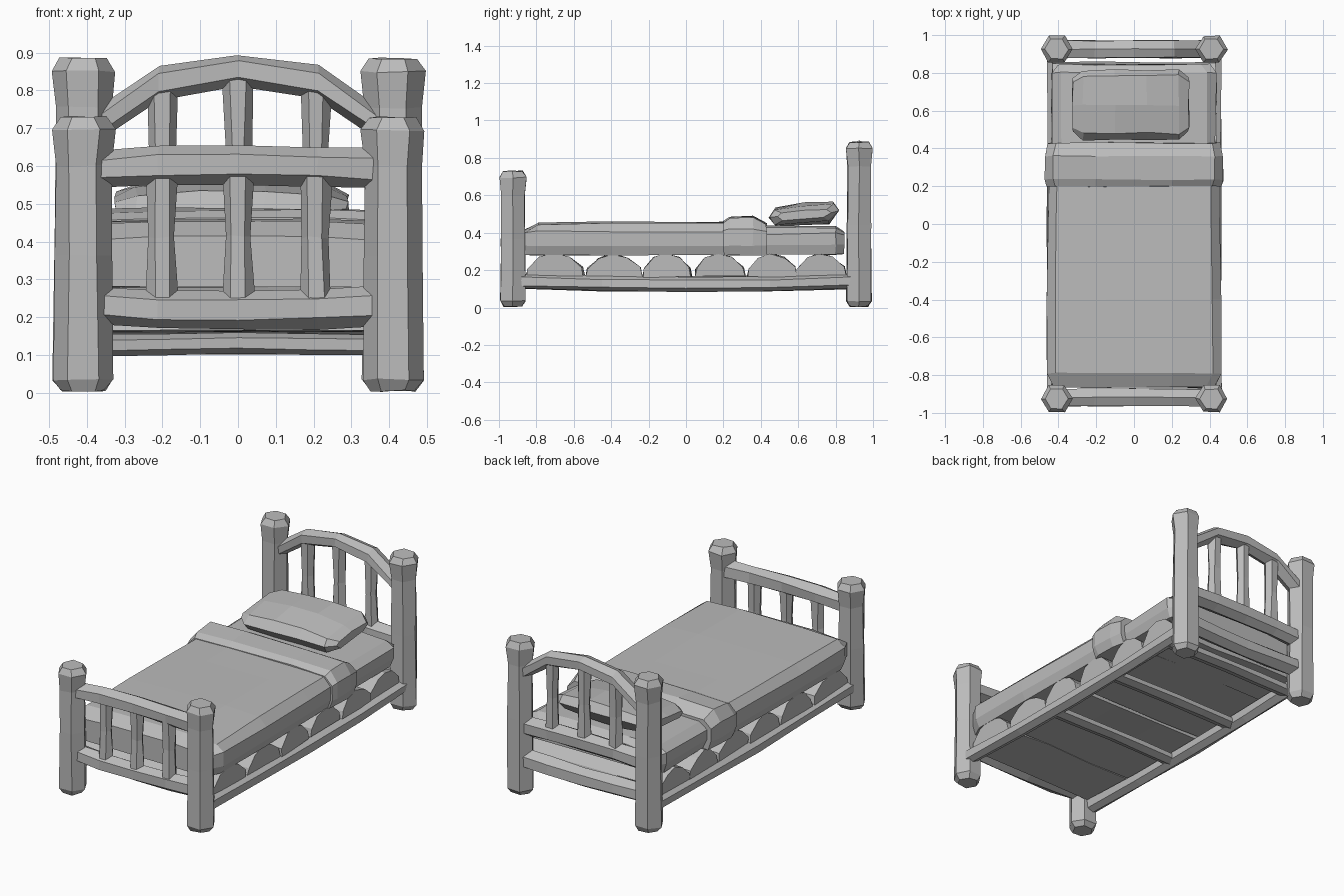
import bpy
import bmesh
import math
import random
from mathutils import Vector

random.seed(4)

cube = bpy.data.objects.get("Cube")
if cube:
    bpy.data.objects.remove(cube)

grey = bpy.data.materials.new("plain grey")
grey.use_nodes = True
grey.diffuse_color = (0.5, 0.5, 0.5, 1)
grey.node_tree.nodes["Principled BSDF"].inputs["Base Color"].default_value = (0.5, 0.5, 0.5, 1)


def loft(name, rings, wobble=0.004):
    """Skin a list of equal-length point rings and cap both ends."""
    bm = bmesh.new()
    loops = []
    for ring in rings:
        loops.append([bm.verts.new(Vector(p) + Vector([random.uniform(-wobble, wobble) for _ in range(3)]))
                      for p in ring])
    n = len(loops[0])
    for a, b in zip(loops, loops[1:]):
        for i in range(n):
            j = (i + 1) % n
            bm.faces.new((a[i], a[j], b[j], b[i]))
    bm.faces.new(loops[0])
    bm.faces.new(loops[-1])
    bmesh.ops.recalc_face_normals(bm, faces=bm.faces)
    mesh = bpy.data.meshes.new(name)
    bm.to_mesh(mesh)
    bm.free()
    mesh.materials.append(grey)
    obj = bpy.data.objects.new(name, mesh)
    bpy.context.collection.objects.link(obj)
    return obj


X, Y, Z = Vector((1, 0, 0)), Vector((0, 1, 0)), Vector((0, 0, 1))


def beam(name, stations, u, v, wobble=0.004):
    """Six-sided beam; stations are (centre, half size along u, half size along v)."""
    rings = []
    for centre, ru, rv in stations:
        ring = []
        for k in range(6):
            a = k * math.pi / 3
            ring.append(Vector(centre) + u * ru * math.cos(a) + v * rv * math.sin(a) / math.sin(math.pi / 3))
        rings.append(ring)
    return loft(name, rings, wobble)


def post(name, x, y, top):
    sizes = [(0.005, 0.058), (0.035, 0.08), (top * 0.5, 0.076),
             (top - 0.13, 0.074), (top - 0.035, 0.085), (top, 0.062)]
    beam(name, [((x, y, z), r, r * 0.83) for z, r in sizes], X, Y, 0.003)


def rail(name, y, z, height, depth, bow=0.0):
    """Cross rail between two posts, bowed at the middle."""
    st = []
    for x in (-0.37, -0.21, 0, 0.21, 0.37):
        st.append(((x, y, z + bow * (1 - (x / 0.37) ** 2)), height / 2, depth / 2))
    beam(name, st, Z, Y)


def spindles(name, y, low, highs):
    for i, (x, high) in enumerate(zip((-0.2, 0, 0.205), highs)):
        mid = (low + high) / 2
        beam(f"{name}_{i + 1}", [((x, y, low), 0.043, 0.034), ((x, y, mid), 0.034, 0.028),
                                 ((x, y, high), 0.043, 0.034)], X, Y)


# Corner posts
for side, x in (("left", 0.41), ("right", -0.41)):
    post("foot_post_" + side, x, -0.925, 0.73)
    post("head_post_" + side, x, 0.925, 0.885)

# Footboard
rail("foot_top_rail", -0.918, 0.592, 0.105, 0.09, 0.012)
rail("foot_bottom_rail", -0.918, 0.23, 0.105, 0.09, -0.012)
spindles("foot_spindle", -0.918, 0.24, (0.58, 0.59, 0.58))

# Headboard with an arched top
arch = [(-0.375, 0.705), (-0.21, 0.82), (0, 0.853), (0.21, 0.825), (0.375, 0.71)]
beam("head_arch", [((x, 0.925, z), 0.044, 0.045) for x, z in arch], Z, Y)
rail("head_middle_rail", 0.925, 0.39, 0.11, 0.09, 0.01)
rail("head_bottom_rail", 0.925, 0.205, 0.11, 0.09, -0.01)
spindles("head_spindle", 0.925, 0.4, (0.81, 0.84, 0.81))

# Side rails, sagging slightly
for side, x in (("left", 0.425), ("right", -0.425)):
    st = [((x, y, 0.14 - 0.015 * (1 - (y / 0.88) ** 2)), 0.04, 0.036)
          for y in (-0.88, -0.45, 0, 0.45, 0.88)]
    beam("side_rail_" + side, st, Z, X)

# Support slats under the bed
for i, y in enumerate((-0.18, 0.33, 0.8)):
    st = [((x, y, 0.125 + 0.006 * (1 - abs(x) / 0.42)), 0.028, 0.04) for x in (-0.42, -0.2, 0, 0.2, 0.42)]
    beam(f"support_slat_{i + 1}", st, Z, Y, 0.002)

# Half logs laid across the frame
half_log = [(-1, 0), (-0.93, 0.35), (-0.55, 0.8), (-0.05, 1), (0.5, 0.82), (0.93, 0.4), (1, 0)]
for i, (y, half) in enumerate(((-0.7, 0.155), (-0.385, 0.15), (-0.1, 0.13),
                               (0.18, 0.135), (0.46, 0.13), (0.72, 0.135))):
    rings = [[(x, y + half * a, 0.165 + 0.125 * b) for a, b in half_log]
             for x in (-0.435, -0.15, 0.15, 0.435)]
    loft(f"half_log_{i + 1}", rings, 0.006)


def cover_ring(y, width, bottom, edge, crown):
    """Section of bedding: tucked bottom, upright side, sloped shoulder, flat top."""
    half = [(width - 0.02, bottom), (width, bottom + 0.05), (width, edge),
            (width - 0.045, crown - 0.008), (0.2, crown)]
    return [(x, y, z) for x, z in half] + [(-x, y, z) for x, z in reversed(half)]


# Mattress, blanket and folded blanket edge
loft("mattress", [cover_ring(y, w, 0.285, e, c) for y, w, e, c in
                  ((-0.8, 0.42, 0.38, 0.41), (0.4, 0.43, 0.39, 0.435),
                   (0.8, 0.435, 0.4, 0.435), (0.845, 0.4, 0.385, 0.405))])
loft("blanket", [cover_ring(y, w, 0.28, e, c) for y, w, e, c in
                 ((-0.865, 0.425, 0.4, 0.413), (-0.79, 0.462, 0.41, 0.453), (-0.4, 0.46, 0.405, 0.46),
                  (0, 0.455, 0.405, 0.458), (0.36, 0.45, 0.405, 0.458))], 0.003)
loft("blanket_fold", [cover_ring(y, w, 0.28, e, c) for y, w, e, c in
                      ((0.2, 0.462, 0.41, 0.462), (0.235, 0.472, 0.418, 0.484),
                       (0.36, 0.472, 0.418, 0.49), (0.43, 0.458, 0.405, 0.452))])

# Pillow, lofted from one end to the other and tilted up towards the head
pillow = [(-0.19, 0.0), (-0.155, -0.05), (0.14, -0.05), (0.19, 0.01), (0.16, 0.06), (0, 0.062), (-0.155, 0.045)]
rings = []
for x, s, t in ((-0.325, 0.75, 0.4), (-0.27, 0.97, 0.85), (-0.1, 0.98, 1.05),
                (0.07, 0.96, 1.08), (0.235, 0.98, 0.85), (0.29, 0.76, 0.4)):
    rings.append([(x, 0.63 + a * s, 0.494 + b * t + 0.06 * a) for a, b in pillow])
loft("pillow", rings, 0.005)
